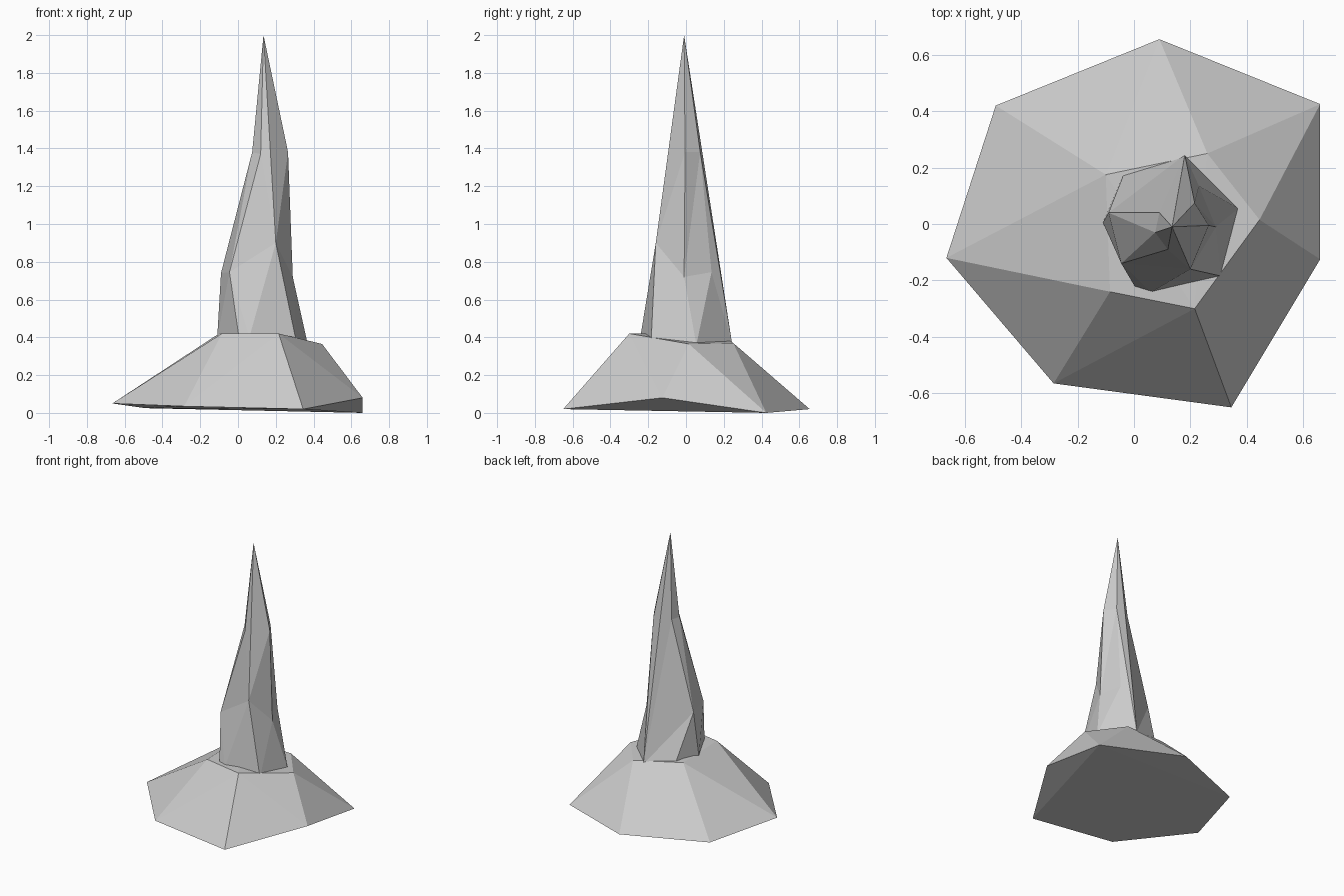
import bpy, bmesh

if "Cube" in bpy.data.objects:
    bpy.data.objects.remove(bpy.data.objects["Cube"])


def make_object(name, bm):
    bmesh.ops.recalc_face_normals(bm, faces=bm.faces[:])
    mesh = bpy.data.meshes.new(name)
    bm.to_mesh(mesh)
    bm.free()
    obj = bpy.data.objects.new(name, mesh)
    bpy.context.collection.objects.link(obj)
    return obj


# Rock base: hull of an irregular seven-sided foot and five-sided top
foot = [(.09, .655, .02), (.66, .425, .0), (.66, -.125, .08), (.345, -.65, .02),
        (-.285, -.565, .035), (-.665, -.12, .05), (-.49, .42, .025)]
crown = [(-.10, .175, .42), (-.085, -.24, .42), (.215, -.30, .42),
         (.445, .015, .365), (.26, .25, .37)]
bm = bmesh.new()
for p in foot + crown:
    bm.verts.new(p)
bmesh.ops.convex_hull(bm, input=bm.verts[:])
make_object("rock_base", bm)

# Rock spire: irregular rings, lettered, a-g foot, A-E middle, P-T shoulder, Z tip
points = {
    "a": (.18, .245, .36), "b": (.37, .055, .36), "c": (.31, -.185, .37),
    "d": (.06, -.242, .40), "e": (.005, -.225, .40), "f": (-.11, .005, .40),
    "g": (-.035, .18, .39),
    "A": (.23, .135, .745), "B": (.29, -.01, .72), "C": (.20, -.16, .90),
    "D": (-.045, -.14, .745), "E": (-.09, .04, .74),
    "P": (.215, .075, 1.38), "Q": (.265, -.005, 1.38), "R": (.12, -.09, 1.37),
    "S": (.075, -.03, 1.38), "T": (.09, .04, 1.38),
    "Z": (.135, -.01, 2.0),
}
facets = ("QPZ PaZ aTZ TSZ SRZ RCZ CQZ "            # tip
          "BAP BPQ AaP BQC CRD RSD SED STE TaE aEg "  # shaft
          "abA AbB Bbc BcC Ccd CdD Dde DEf Def Egf "  # skirt
          "gfedcba")                                  # underside
bm = bmesh.new()
verts = {k: bm.verts.new(p) for k, p in points.items()}
for facet in facets.split():
    bm.faces.new([verts[k] for k in facet])
make_object("rock_spire", bm)
